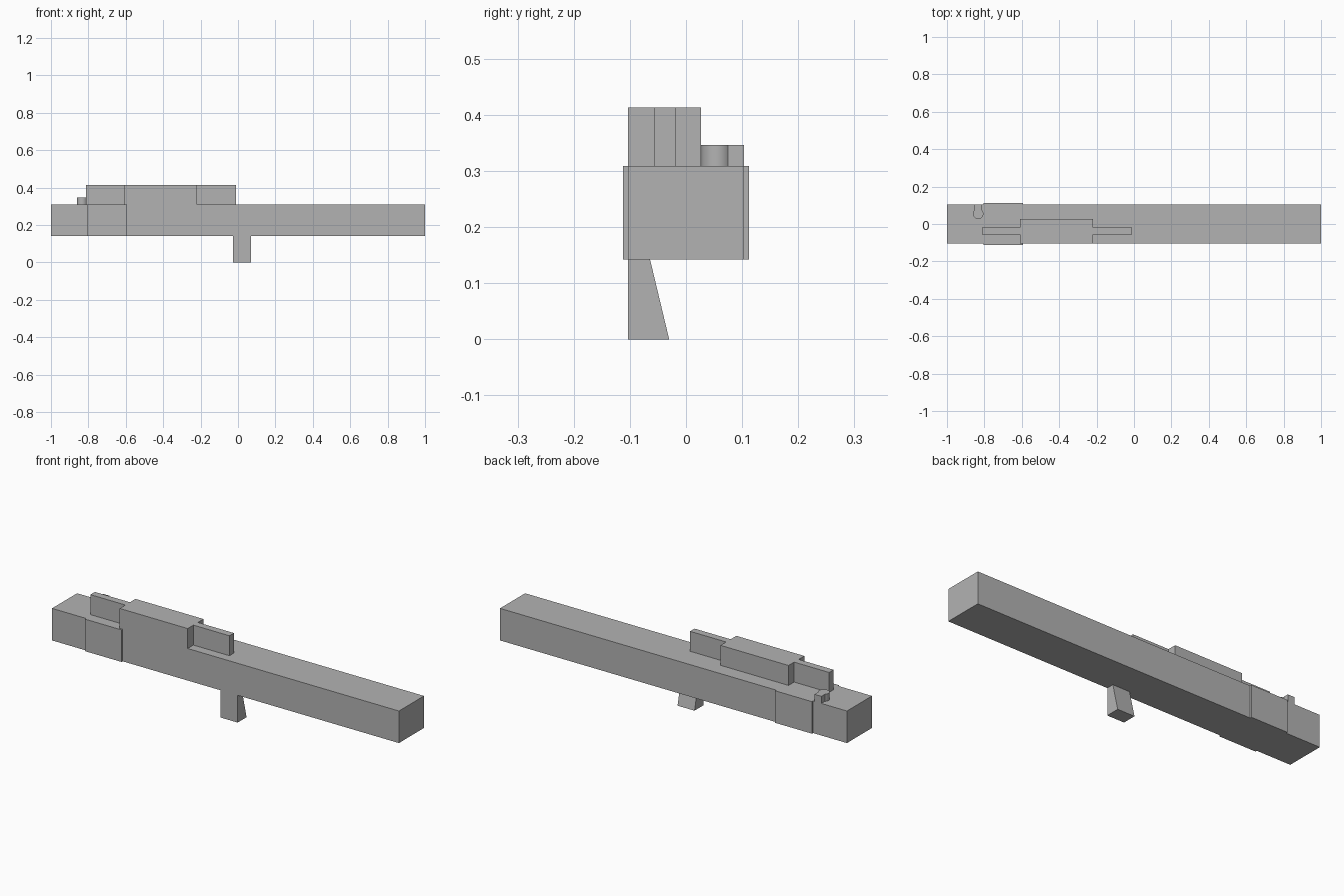
import bpy
import bmesh
from math import asin, cos, pi, sin
from mathutils import Vector

cube = bpy.data.objects.get("Cube")
if cube:
    bpy.data.objects.remove(cube, do_unlink=True)

grey = bpy.data.materials.new("plain grey")
grey.use_nodes = True
grey.diffuse_color = (0.45, 0.45, 0.45, 1)
grey.node_tree.nodes["Principled BSDF"].inputs["Base Color"].default_value = grey.diffuse_color


def prism(name, outline, direction, smooth=False):
    """Extrude a planar outline along a direction."""
    bm = bmesh.new()
    face = bm.faces.new([bm.verts.new(p) for p in outline])
    new = bmesh.ops.extrude_face_region(bm, geom=[face], use_keep_orig=True)["geom"]
    moved = [v for v in new if isinstance(v, bmesh.types.BMVert)]
    bmesh.ops.translate(bm, verts=moved, vec=Vector(direction))
    bmesh.ops.recalc_face_normals(bm, faces=bm.faces)
    mesh = bpy.data.meshes.new(name)
    bm.to_mesh(mesh)
    bm.free()
    mesh.materials.append(grey)
    obj = bpy.data.objects.new(name, mesh)
    bpy.context.collection.objects.link(obj)
    if smooth:
        bpy.ops.object.select_all(action="DESELECT")
        obj.select_set(True)
        bpy.context.view_layer.objects.active = obj
        bpy.ops.object.shade_smooth_by_angle(angle=pi / 6)
    return obj


def plan(name, points, z0, z1, smooth=False):
    return prism(name, [(x, y, z0) for x, y in points], (0, 0, z1 - z0), smooth)


BOTTOM, DECK, RAISED = 0.142, 0.309, 0.413
HALF, BAND = 0.103, 0.112

# Long beam with a slightly wider band near one end
side = [(-1, HALF), (-0.805, HALF), (-0.805, BAND), (-0.593, BAND), (-0.593, HALF), (1, HALF)]
plan("beam", side + [(x, -y) for x, y in reversed(side)], BOTTOM, DECK)

# Raised block with a thin fin at each end, as one stepped outline
x0, x1, x2, x3 = -0.812, -0.61, -0.218, -0.01
fin_front, fin_back, block_back = -0.056, -0.019, 0.027
plan("raised_block", [
    (x0, fin_front), (x1, fin_front), (x1, -HALF), (x2, -HALF), (x2, fin_front), (x3, fin_front),
    (x3, fin_back), (x2, fin_back), (x2, block_back), (x1, block_back), (x1, fin_back), (x0, fin_back),
], DECK, RAISED)

# Small round knob whose neck runs to the back edge
cx, cy, r, neck_y = -0.833, 0.055, 0.028, 0.075
start = asin((neck_y - cy) / r)
sweep = pi + 2 * start
arc = [(cx + r * cos(start - sweep * i / 32), cy + r * sin(start - sweep * i / 32)) for i in range(33)]
plan("knob", [(arc[0][0], HALF)] + arc + [(arc[-1][0], HALF)], DECK, 0.346, smooth=True)

# Handle below, with a vertical front and a sloping back
prism("handle", [(-0.028, y, z) for y, z in
                 [(-HALF, 0), (-0.03, 0), (-0.064, BOTTOM), (-HALF, BOTTOM)]], (0.098, 0, 0))
